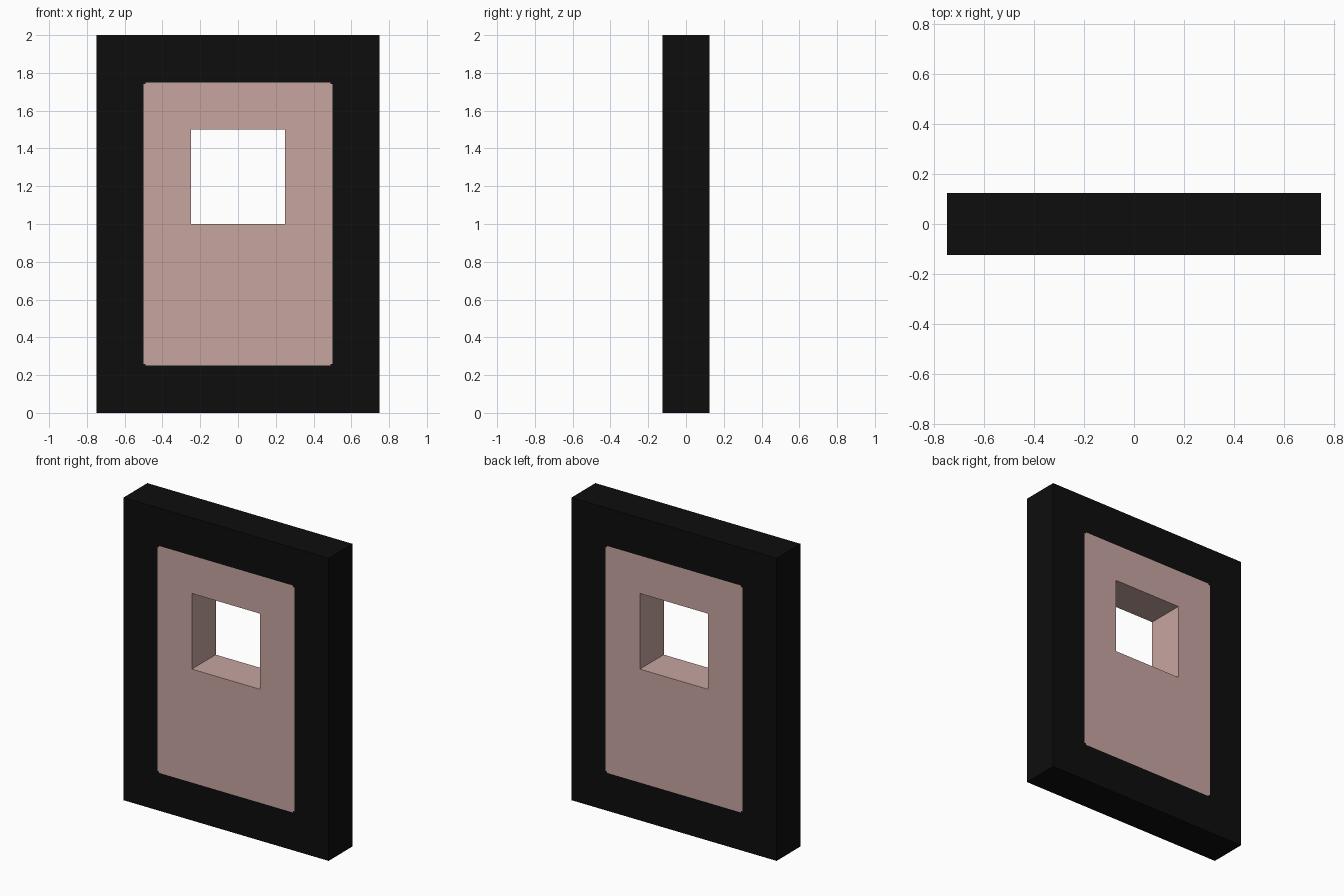
import bpy, bmesh
from mathutils import Vector

if "Cube" in bpy.data.objects:
    bpy.data.objects.remove(bpy.data.objects["Cube"])

DEPTH = 0.25
XS = [-0.75, -0.5, -0.49, -0.25, 0.25, 0.49, 0.5, 0.75]
ZS = [0, 0.25, 0.26, 1.0, 1.5, 1.74, 1.75, 2.0]


def flat(name, rgb):
    m = bpy.data.materials.new(name)
    m.diffuse_color = (*rgb, 1)
    m.use_nodes = True
    m.node_tree.nodes["Principled BSDF"].inputs["Base Color"].default_value = m.diffuse_color
    return m


def in_panel(c):
    # panel rectangle with tiny clipped corners
    dx, dz = abs(c.x), abs(c.z - 1.0)
    return dx < 0.5 and dz < 0.75 and not (dx > 0.49 and dz > 0.74)


# Front sheet: grid of cells, leaving the window open
bm = bmesh.new()
grid = [[bm.verts.new((x, -DEPTH / 2, z)) for z in ZS] for x in XS]
for i in range(len(XS) - 1):
    for j in range(len(ZS) - 1):
        cx, cz = (XS[i] + XS[i + 1]) / 2, (ZS[j] + ZS[j + 1]) / 2
        if abs(cx) < 0.25 and 1.0 < cz < 1.5:
            continue
        bm.faces.new((grid[i][j], grid[i + 1][j], grid[i + 1][j + 1], grid[i][j + 1]))

# Thicken into a slab, closing the rim and the window reveal
out = bmesh.ops.extrude_face_region(bm, geom=bm.faces[:], use_keep_orig=True)
moved = [g for g in out["geom"] if isinstance(g, bmesh.types.BMVert)]
bmesh.ops.translate(bm, vec=Vector((0, DEPTH, 0)), verts=moved)
bmesh.ops.recalc_face_normals(bm, faces=bm.faces[:])

# Dark border, pink panel and window reveal
for f in bm.faces:
    f.material_index = 1 if in_panel(f.calc_center_median()) else 0

mesh = bpy.data.meshes.new("window_panel")
bm.to_mesh(mesh)
bm.free()
mesh.materials.append(flat("black border", (0.004, 0.004, 0.004)))
mesh.materials.append(flat("dusty pink", (0.571, 0.376, 0.352)))
bpy.context.collection.objects.link(bpy.data.objects.new("window_panel", mesh))
